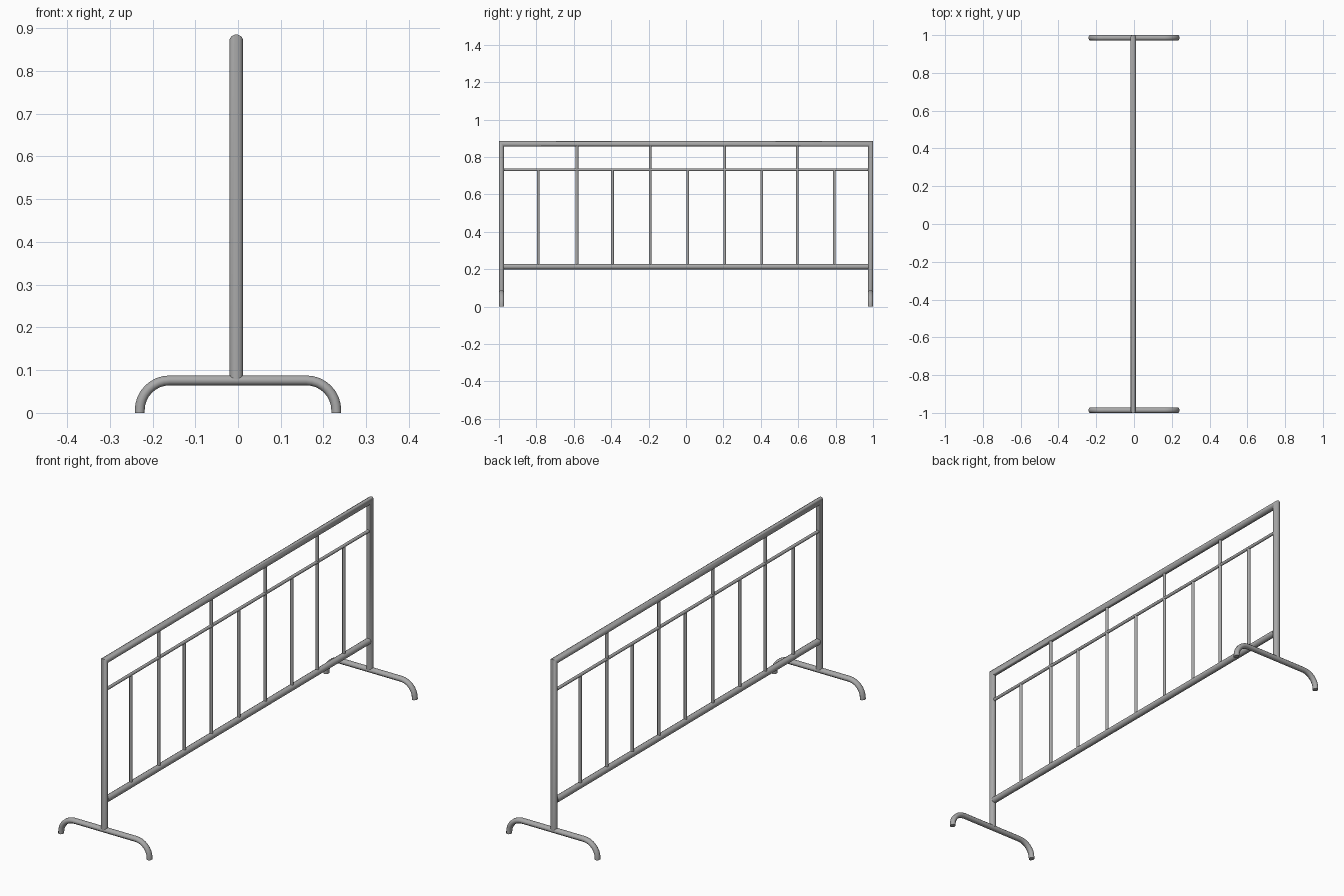
import bpy, bmesh, math
from mathutils import Vector

if "Cube" in bpy.data.objects:
    bpy.data.objects.remove(bpy.data.objects["Cube"])

steel = bpy.data.materials.new("galvanised grey")
steel.diffuse_color = (0.40, 0.40, 0.40, 1)
steel.use_nodes = True
steel.node_tree.nodes["Principled BSDF"].inputs["Base Color"].default_value = steel.diffuse_color
CX = -0.004   # panel sits a hair off centre


def tube(name, path, normal, r_side, r_norm, sides):
    """Sweep a round section along a planar path with mitred corners."""
    pts = [Vector(p) for p in path]
    n = Vector(normal)
    bm = bmesh.new()
    rings = []
    k = 1 / math.cos(math.pi / sides)   # flats touch the stated radius
    for i, p in enumerate(pts):
        d0 = (p - pts[i - 1]).normalized() if i else (pts[1] - p).normalized()
        d1 = (pts[i + 1] - p).normalized() if i < len(pts) - 1 else d0
        t = (d0 + d1).normalized()
        side = n.cross(t) / t.dot(d0)
        ring = []
        for j in range(sides):
            a = 2 * math.pi * (j + 0.5) / sides
            ring.append(bm.verts.new(p + side * r_side * k * math.cos(a) + n * r_norm * k * math.sin(a)))
        rings.append(ring)
    for a, b in zip(rings, rings[1:]):
        for j in range(sides):
            q = (j + 1) % sides
            bm.faces.new((a[j], a[q], b[q], b[j]))
    bm.faces.new(rings[0])
    bm.faces.new(rings[-1])
    bmesh.ops.recalc_face_normals(bm, faces=bm.faces)
    me = bpy.data.meshes.new(name)
    bm.to_mesh(me)
    bm.free()
    me.materials.append(steel)
    ob = bpy.data.objects.new(name, me)
    bpy.context.collection.objects.link(ob)
    bpy.ops.object.select_all(action='DESELECT')
    ob.select_set(True)
    bpy.context.view_layer.objects.active = ob
    bpy.ops.object.shade_smooth_by_angle(angle=math.radians(50))
    return ob


X = (1, 0, 0)
# outer frame: two posts and the top rail in one bent tube
Y = 0.986
tube("outer_frame", [(CX, -Y, 0.078), (CX, -Y, 0.871), (CX, Y, 0.871), (CX, Y, 0.078)],
     X, 0.014, 0.0155, 12)

# horizontal rails
tube("bottom_rail", [(CX, -0.975, 0.214), (CX, 0.975, 0.214)], X, 0.014, 0.014, 12)
tube("middle_rail", [(CX, -0.975, 0.732), (CX, 0.975, 0.732)], X, 0.007, 0.007, 8)

# upright bars, every second one reaching the top rail
for i, y in enumerate((-0.79, -0.583, -0.393, -0.192, 0.01, 0.207, 0.406, 0.595, 0.793)):
    top = 0.862 if i % 2 else 0.73
    tube(f"upright_bar_{i + 1}", [(CX, y, 0.215), (CX, y, top)], X, 0.007, 0.007, 8)

# curved feet
R, C = 0.07, 0.16
arc = [(C + R * math.sin(a), 0.006 + R * math.cos(a))
       for a in (math.pi / 2 * i / 8 for i in range(9))] + [(C + R, 0.0)]
for name, y in (("front_foot", -Y), ("back_foot", Y)):
    path = [(-x, y, z) for x, z in reversed(arc)] + [(x, y, z) for x, z in arc]
    tube(name, path, (0, 1, 0), 0.0115, 0.0135, 8)
